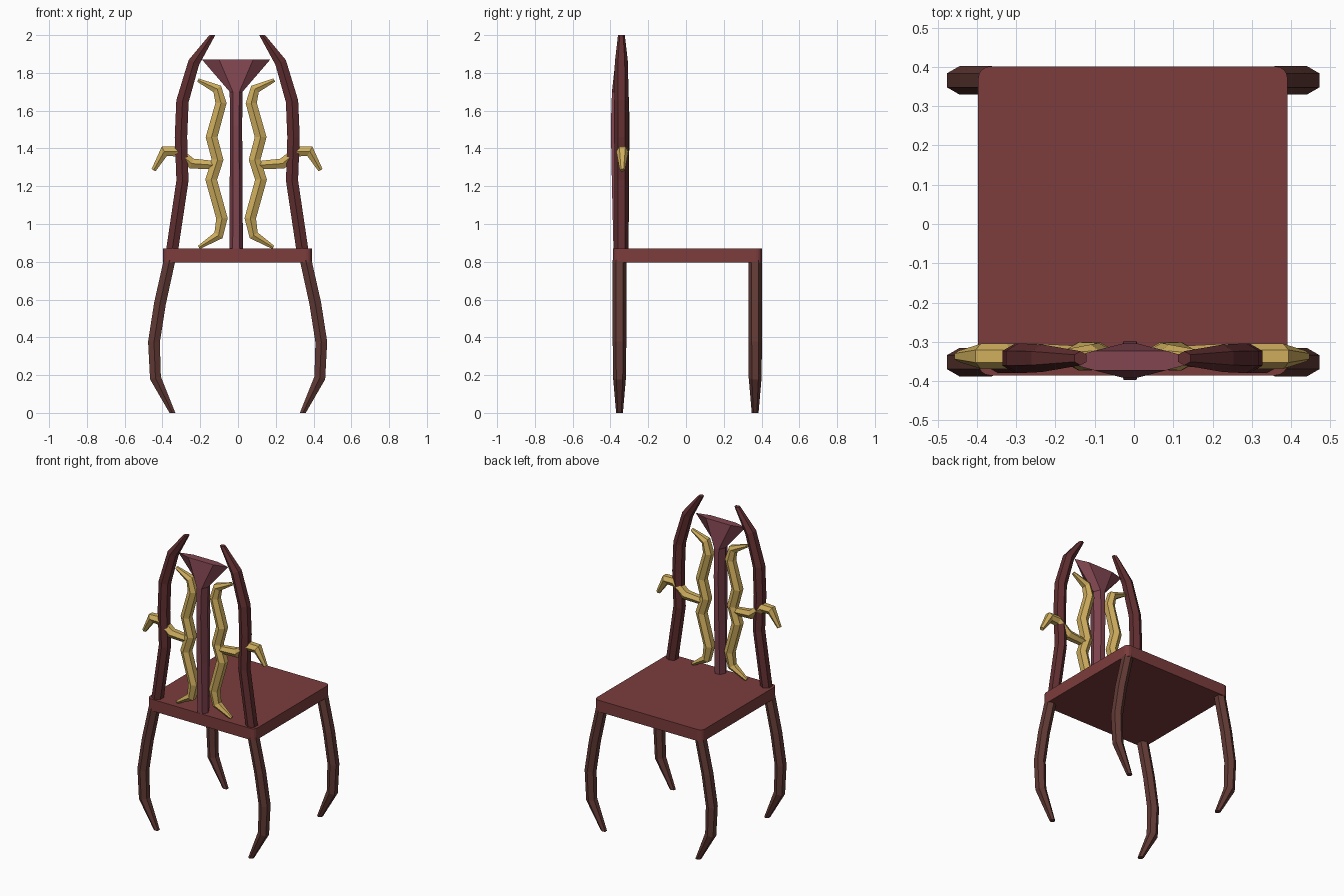
import bpy, bmesh
from math import cos, sin, pi
from mathutils import Vector

if "Cube" in bpy.data.objects:
    bpy.data.objects.remove(bpy.data.objects["Cube"])


def material(name, rgb):
    m = bpy.data.materials.new(name)
    m.diffuse_color = (*rgb, 1)
    m.use_nodes = True
    m.node_tree.nodes["Principled BSDF"].inputs["Base Color"].default_value = m.diffuse_color
    return m


SEAT = material("seat red", (0.20, 0.045, 0.045))
LEG = material("leg brown", (0.12, 0.042, 0.035))
POST = material("post red", (0.12, 0.028, 0.030))
SPLAT = material("splat plum", (0.22, 0.06, 0.08))
GOLD = material("gold", (0.62, 0.42, 0.11))


def finish(name, bm, mat):
    bmesh.ops.recalc_face_normals(bm, faces=bm.faces[:])
    me = bpy.data.meshes.new(name)
    bm.to_mesh(me)
    bm.free()
    me.materials.append(mat)
    ob = bpy.data.objects.new(name, me)
    bpy.context.collection.objects.link(ob)
    return ob


def skin(name, rings, mat):
    bm = bmesh.new()
    loops = [[bm.verts.new(p) for p in ring] for ring in rings]
    n = len(loops[0])
    for a, b in zip(loops, loops[1:]):
        for i in range(n):
            j = (i + 1) % n
            bm.faces.new((a[i], a[j], b[j], b[i]))
    bm.faces.new(loops[0])
    bm.faces.new(loops[-1])
    return finish(name, bm, mat)


def branch(name, path, y, mat, side=1, cx=0.0, flat_ends=False):
    """Six-sided tapered limb in the xz plane; path holds (x, z, radius)."""
    pts = [Vector((cx + side * x, y, z)) for x, z, r in path]
    rings = []
    last = len(pts) - 1
    for i, p in enumerate(pts):
        t = Vector((0, 0, 0))
        if i > 0:
            t += (p - pts[i - 1]).normalized()
        if i < last:
            t += (pts[i + 1] - p).normalized()
        t.normalize()
        if flat_ends and i in (0, last):
            t = Vector((0, 0, 1))
        u, v = Vector((t.z, 0, -t.x)), Vector((0, 1, 0))
        r = path[i][2]
        rings.append([p + r * (u * sin(k * pi / 3) + v * cos(k * pi / 3))
                      for k in range(6)])
    return skin(name, rings, mat)


# seat with rounded corners
bm = bmesh.new()
bmesh.ops.create_cube(bm, size=1)
for v in bm.verts:
    v.co = Vector((-0.003 + v.co.x * 0.788, 0.008 + v.co.y * 0.787, 0.833 + v.co.z * 0.076))
edges = [e for e in bm.edges if abs(e.verts[0].co.z - e.verts[1].co.z) > 0.05]
bmesh.ops.bevel(bm, geom=edges, offset=0.03, segments=4, profile=0.5, affect='EDGES')
finish("seat", bm, SEAT)

leg = [(0.345, 0, 0.018), (0.435, 0.185, 0.034), (0.443, 0.375, 0.036),
       (0.411, 0.58, 0.036), (0.36, 0.81, 0.036)]
post = [(0.345, 0.86, 0.037), (0.29, 1.23, 0.037), (0.298, 1.46, 0.038),
        (0.29, 1.65, 0.038), (0.23, 1.855, 0.035), (0.132, 2.0, 0.018)]
vine = [(0.202, 1.762, 0.011), (0.10, 1.715, 0.030), (0.08, 1.64, 0.034),
        (0.13, 1.46, 0.036), (0.098, 1.34, 0.036), (0.132, 1.235, 0.036),
        (0.075, 1.03, 0.035), (0.093, 0.94, 0.030), (0.197, 0.876, 0.011)]
arm = [(0.10, 1.31, 0.025), (0.24, 1.32, 0.032), (0.32, 1.385, 0.033),
       (0.385, 1.385, 0.032), (0.442, 1.285, 0.014)]

for side, label in ((-1, "left"), (1, "right")):
    # curved legs
    branch(f"front_leg_{label}", leg, -0.352, LEG, side, -0.002, True)
    branch(f"rear_leg_{label}", leg, 0.366, LEG, side, -0.002, True)
    # back posts
    branch(f"back_post_{label}", post, -0.342, POST, side, -0.004, True)
    # golden vines and side arms
    branch(f"vine_{label}", vine, -0.337, GOLD, side, -0.010)
    branch(f"vine_arm_{label}", arm, -0.337, GOLD, side, -0.005)

# central splat flaring into a wide top: (z, half width, half depth)
splat = [(0.86, 0.036, 0.036), (1.2, 0.034, 0.044), (1.52, 0.032, 0.050),
         (1.70, 0.034, 0.044), (1.872, 0.182, 0.025)]
rings = [[(-0.010 + w * cos(k * pi / 3), -0.348 + d * sin(k * pi / 3) / sin(pi / 3), z)
          for k in range(6)] for z, w, d in splat]
skin("back_splat", rings, SPLAT)
